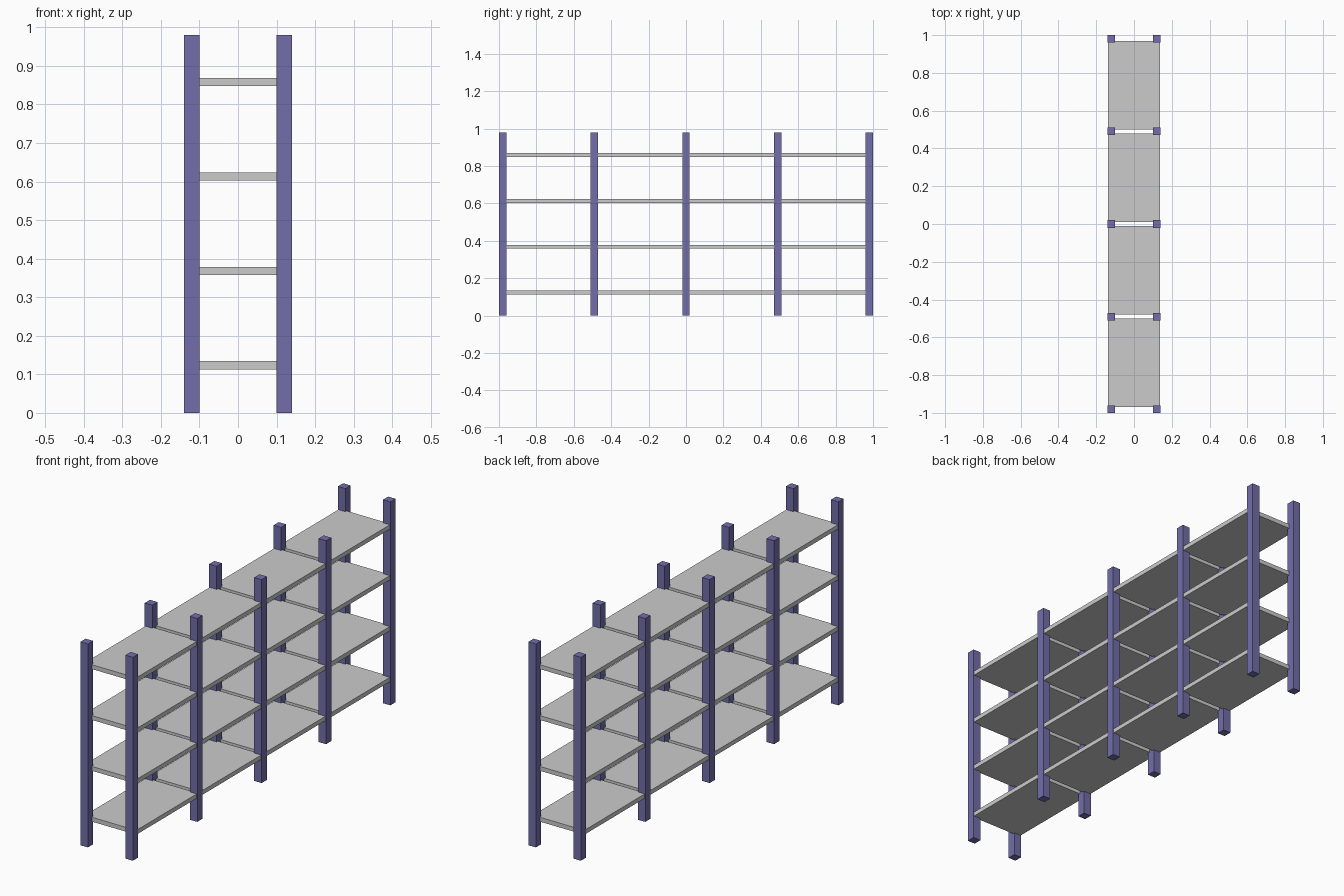
import bpy

if "Cube" in bpy.data.objects:
    bpy.data.objects.remove(bpy.data.objects["Cube"])

post_mat = bpy.data.materials.new("post_paint")
post_mat.diffuse_color = (0.17, 0.155, 0.40, 1)
post_mat.use_nodes = True
post_mat.node_tree.nodes["Principled BSDF"].inputs["Base Color"].default_value = post_mat.diffuse_color


def box(name, center, size, mat=None):
    bpy.ops.mesh.primitive_cube_add(size=1, location=center)
    ob = bpy.context.object
    ob.name = name
    ob.scale = size
    bpy.ops.object.transform_apply(location=False, rotation=False, scale=True)
    if mat:
        ob.data.materials.append(mat)
    return ob


BAY = 0.49       # spacing of posts along the rack
HEIGHT = 0.98

# Five pairs of upright posts
for i in range(5):
    for side, x in (("left", -0.12), ("right", 0.12)):
        box(f"{side}_post_{i + 1}", (x, (i - 2) * BAY, HEIGHT / 2),
            (0.04, 0.04, HEIGHT), post_mat)

# Four levels of shelf boards, one per bay
for level in range(4):
    for bay in range(4):
        box(f"shelf_level_{level + 1}_bay_{bay + 1}",
            (0, (bay - 1.5) * BAY, 0.1235 + level * 0.245),
            (0.274, 0.47, 0.021))
